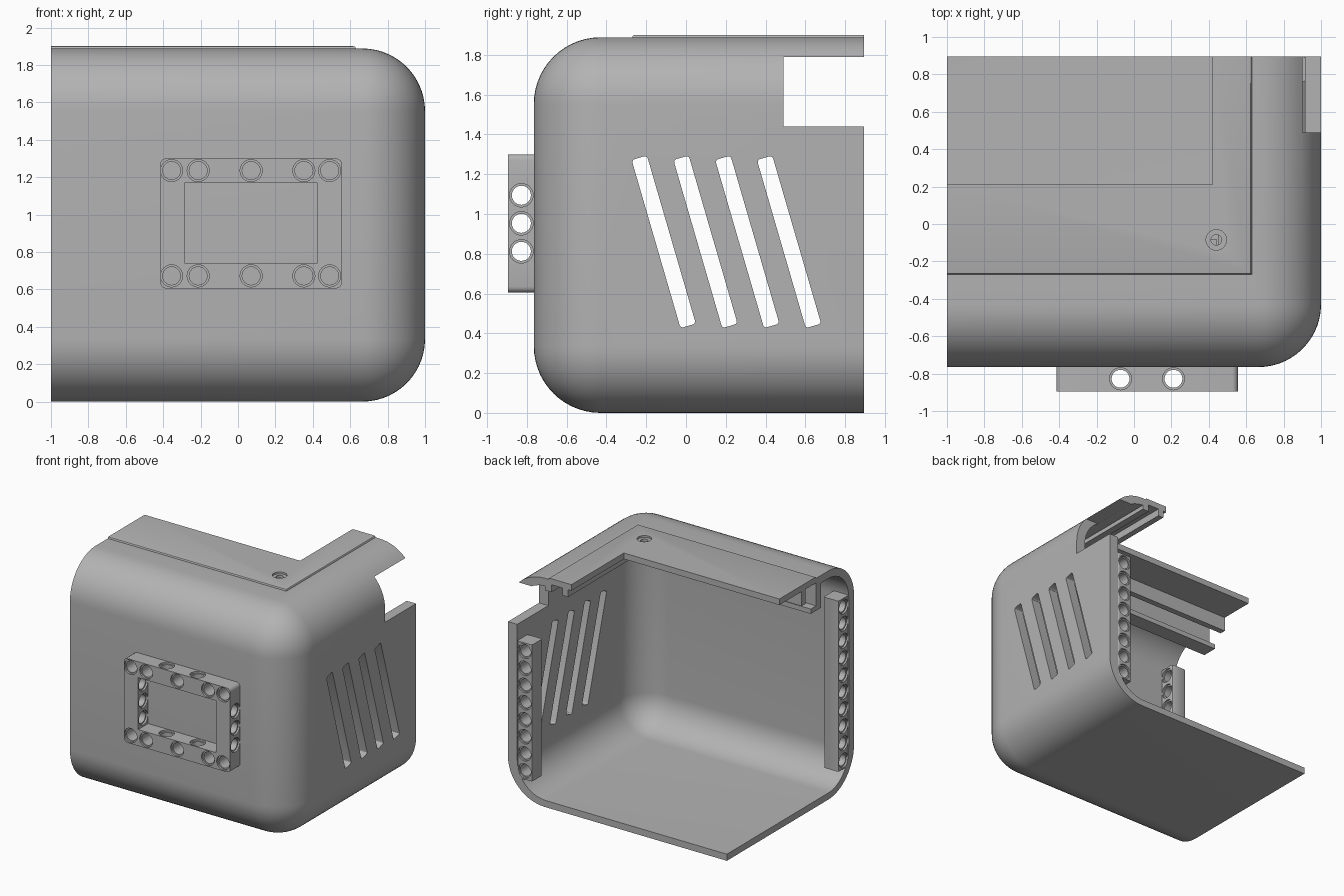
import bpy, bmesh, math
from mathutils import Matrix, Vector

if "Cube" in bpy.data.objects:
    bpy.data.objects.remove(bpy.data.objects["Cube"])

grey = bpy.data.materials.new("light grey")
grey.use_nodes = True
grey.diffuse_color = (0.45, 0.45, 0.45, 1)
grey.node_tree.nodes["Principled BSDF"].inputs["Base Color"].default_value = grey.diffuse_color

PITCH, LOW = 0.141, 0.248


def add_box(bm, lo, hi, tilt=0):
    lo, hi = Vector(lo), Vector(hi)
    m = (Matrix.Translation((lo + hi) / 2) @ Matrix.Rotation(tilt, 4, "X")
         @ Matrix.Diagonal((*(hi - lo), 1)))
    return bmesh.ops.create_cube(bm, size=1, matrix=m)["verts"]


def add_hole(bm, centre, axis, half, big=0.059, small=0.048):
    """Cutter for a through hole with a shallow counterbore at both ends."""
    step = half - 0.015
    out = half + 0.01
    prof = [(0, -out), (big, -out), (big, -step), (small, -step),
            (small, step), (big, step), (big, out), (0, out)]
    turn = {"X": Matrix.Rotation(math.pi / 2, 4, "Y"),
            "Y": Matrix.Rotation(math.pi / 2, 4, "X"), "Z": Matrix()}[axis]
    part = bmesh.new()
    vs = [part.verts.new((r, 0, z)) for r, z in prof]
    es = [part.edges.new(p) for p in zip(vs, vs[1:])]
    bmesh.ops.spin(part, geom=vs + es, axis=(0, 0, 1), cent=(0, 0, 0),
                   steps=24, angle=math.tau)
    bmesh.ops.remove_doubles(part, verts=part.verts, dist=0.0001)
    bmesh.ops.recalc_face_normals(part, faces=part.faces)
    part.transform(Matrix.Translation(centre) @ turn)
    tmp = bpy.data.meshes.new("hole")
    part.to_mesh(tmp)
    part.free()
    bm.from_mesh(tmp)
    bpy.data.meshes.remove(tmp)


def finish(bm, name):
    bmesh.ops.recalc_face_normals(bm, faces=bm.faces)
    me = bpy.data.meshes.new(name)
    bm.to_mesh(me)
    bm.free()
    me.materials.append(grey)
    ob = bpy.data.objects.new(name, me)
    bpy.context.collection.objects.link(ob)
    return ob


def cut(ob, bm):
    """Subtract a bmesh from an object and drop the cutter."""
    cutter = finish(bm, "cutter")
    cutter.hide_render = True
    bpy.context.view_layer.objects.active = ob
    mod = ob.modifiers.new("cut", "BOOLEAN")
    mod.object, mod.operation, mod.solver = cutter, "DIFFERENCE", "EXACT"
    bpy.ops.object.modifier_apply(modifier=mod.name)
    bpy.data.objects.remove(cutter)


def smooth(ob):
    bpy.ops.object.select_all(action="DESELECT")
    ob.select_set(True)
    bpy.context.view_layer.objects.active = ob
    bpy.ops.object.shade_smooth_by_angle(angle=math.radians(30))


def bevel_edges(bm, test, radius, segs):
    edges = [e for e in bm.edges if test(e)]
    bmesh.ops.bevel(bm, geom=edges, offset=radius, offset_type="OFFSET",
                    segments=segs, profile=0.5, affect="EDGES")


def along(axis):
    return lambda e: abs((e.verts[0].co - e.verts[1].co).normalized()[axis]) > 0.99


def rounded_corner_box(lo, hi, radius):
    """Box whose edges are round only around the front and +x walls."""
    bm = bmesh.new()
    add_box(bm, lo, hi)

    def closed(e):
        m = (e.verts[0].co + e.verts[1].co) / 2
        on_side = abs(m.x - hi[0]) < 1e-4
        on_front = abs(m.y - lo[1]) < 1e-4
        level = min(abs(m.z - lo[2]), abs(m.z - hi[2])) < 1e-4
        return (on_side and on_front) or (level and (on_side or on_front))
    bevel_edges(bm, closed, radius, 14)
    return bm


# Rounded shell, open to the back and to -x
shell = finish(rounded_corner_box((-1, -0.765, 0), (1, 0.895, 1.888), 0.335), "shell")
cut(shell, rounded_corner_box((-1.2, -0.695, 0.055), (0.915, 1.2, 1.825), 0.265))

# Roof opening and rear notch in the side wall
for lo, hi in [((-1.2, -0.27, 1.6), (0.63, 1.2, 2.2)),
               ((0.7, 0.49, 1.44), (1.2, 1.2, 1.79))]:
    bm = bmesh.new()
    add_box(bm, lo, hi)
    cut(shell, bm)

# Slanted vent slots
bm = bmesh.new()
for i in range(4):
    y = -0.112 + 0.21 * i
    add_box(bm, (0.8, y - 0.04, 0.42), (1.2, y + 0.04, 1.3), math.radians(16.2))
bevel_edges(bm, along(0), 0.015, 3)
cut(shell, bm)
smooth(shell)

# L-shaped roof plate with a screw hole
bm = bmesh.new()
outline = [(-1, -0.27), (0.63, -0.27), (0.63, 0.895), (0.42, 0.895), (0.42, 0.21), (-1, 0.21)]
face = bm.faces.new([bm.verts.new((x, y, 1.85)) for x, y in outline])
top = bmesh.ops.extrude_face_region(bm, geom=[face])["geom"]
bmesh.ops.translate(bm, verts=[v for v in top if isinstance(v, bmesh.types.BMVert)],
                    vec=(0, 0, 0.05))


def outer_rim(e):
    a, b = (v.co for v in e.verts)
    return min(a.z, b.z) > 1.89 and (max(a.y, b.y) < -0.26 or min(a.x, b.x) > 0.62)


bevel_edges(bm, outer_rim, 0.012, 3)
plate = finish(bm, "roof_plate")
bm = bmesh.new()
add_hole(bm, (0.44, -0.085, 1.875), "Z", 0.025, 0.055, 0.028)
cut(plate, bm)
smooth(plate)

# Rails below the roof plate
rails = {
    "front_rail": ((-1, -0.33, 1.62), (0.63, -0.27, 1.86)),
    "front_rail_lip": ((-1, -0.28, 1.62), (0.58, -0.2, 1.66)),
    "front_rib": ((-1, -0.13, 1.73), (0.44, -0.08, 1.86)),
    "side_rail": ((0.6, -0.33, 1.79), (0.66, 0.895, 1.86)),
    "side_rib": ((0.45, -0.13, 1.79), (0.5, 0.895, 1.86)),
}
for name, (lo, hi) in rails.items():
    bm = bmesh.new()
    add_box(bm, lo, hi)
    finish(bm, name)


# Drilled mounting beams inside the walls
def beam(name, lo, hi, axis, count):
    bm = bmesh.new()
    add_box(bm, lo, hi)
    bevel_edges(bm, along(2), 0.012, 2)
    ob = finish(bm, name)
    holes = bmesh.new()
    mid = (Vector(lo) + Vector(hi)) / 2
    for i in range(count):
        add_hole(holes, (mid.x, mid.y, LOW + PITCH * i), axis, 0.0675)
    cut(ob, holes)
    smooth(ob)


beam("side_beam", (0.78, 0.76, 0.178), (0.916, 0.895, 1.305), "Y", 8)
beam("front_beam", (-1, -0.696, 0.178), (-0.865, -0.56, 1.587), "X", 10)

# Drilled rectangular frame on the front wall
bm = bmesh.new()
add_box(bm, (-0.415, -0.895, 0.605), (0.555, -0.76, 1.3))
bevel_edges(bm, along(1), 0.03, 4)
frame = finish(bm, "front_frame")
bm = bmesh.new()
add_box(bm, (-0.285, -1, 0.74), (0.425, -0.7, 1.168))
cut(frame, bm)

holes = bmesh.new()
mid_y = -0.8275
for z, lo, hi in [(0.672, 0.605, 0.74), (1.235, 1.168, 1.3)]:
    for x in (-0.355, -0.213, 0.07, 0.352, 0.49):
        add_hole(holes, (x, mid_y, z), "Y", 0.0675)
    for x in (-0.072, 0.211):
        add_hole(holes, (x, mid_y, (lo + hi) / 2), "Z", (hi - lo) / 2)
for x in (-0.35, 0.49):
    for i in (-1, 0, 1):
        add_hole(holes, (x, mid_y, 0.953 + PITCH * i), "X", 0.065)
cut(frame, holes)
smooth(frame)
